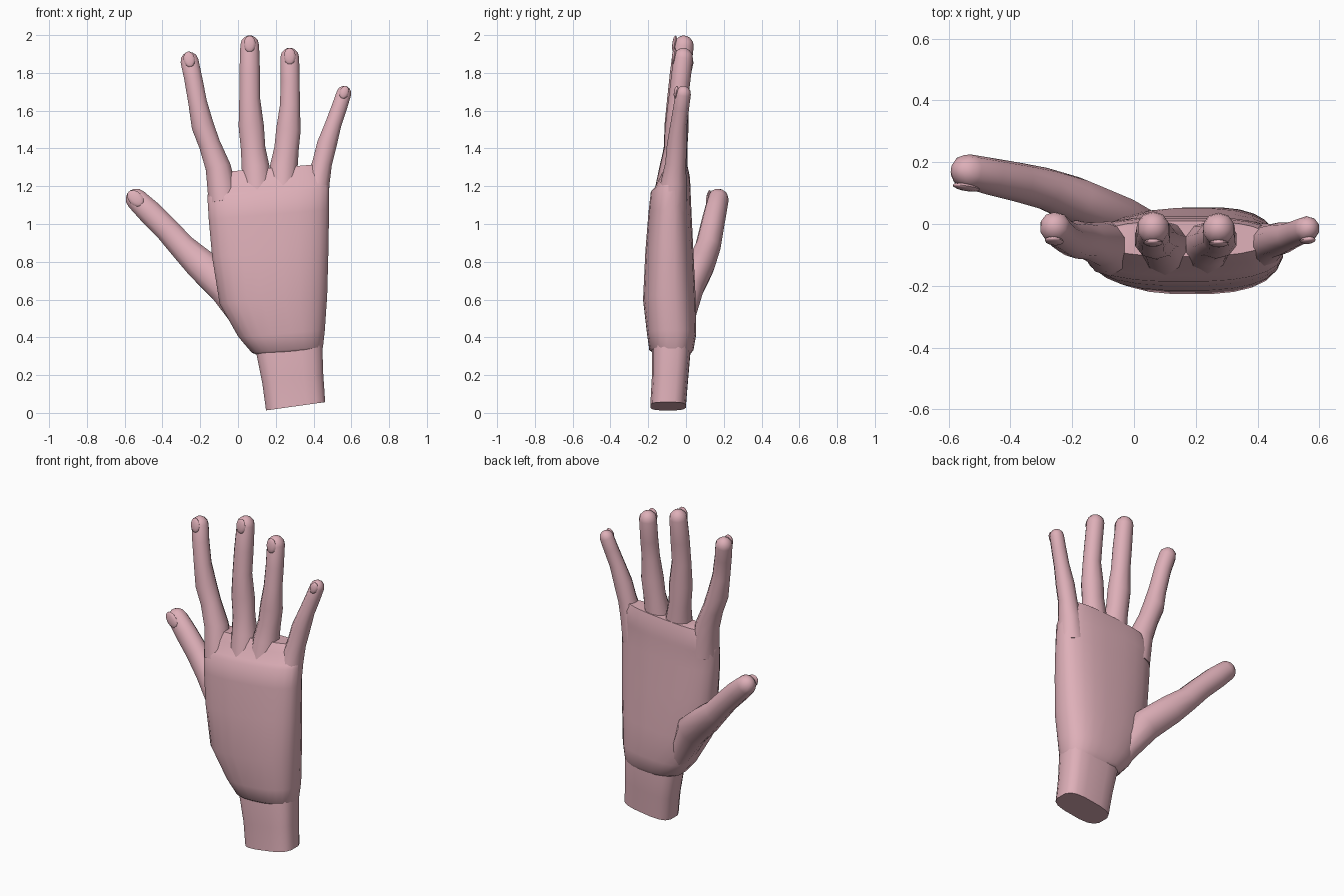
import bpy, bmesh, math
from mathutils import Vector, Matrix

skin = bpy.data.materials.new("skin_pink")
skin.diffuse_color = (0.73, 0.43, 0.48, 1)


def finish(name, bm, angle=50):
    bmesh.ops.recalc_face_normals(bm, faces=bm.faces)
    me = bpy.data.meshes.new(name)
    bm.to_mesh(me)
    bm.free()
    me.materials.append(skin)
    ob = bpy.data.objects.new(name, me)
    bpy.context.collection.objects.link(ob)
    bpy.ops.object.select_all(action='DESELECT')
    ob.select_set(True)
    bpy.context.view_layer.objects.active = ob
    bpy.ops.object.shade_smooth_by_angle(angle=math.radians(angle))
    return ob


def frame(t):
    t = t.normalized()
    u = Vector((0, 1, 0)).cross(t).normalized()
    return u, t.cross(u), t


def loft(name, stations, sides, power=2.0, axis=None, angle=50):
    """Skin rings of (centre, rx, ry) together; rings follow the path unless axis is given."""
    bm = bmesh.new()
    rings = []
    n = len(stations)
    for i, (c, rx, ry) in enumerate(stations):
        t = axis or stations[min(i + 1, n - 1)][0] - stations[max(i - 1, 0)][0]
        u, v, _ = frame(t)
        ring = []
        for k in range(sides):
            a = 2 * math.pi * (k + 0.5) / sides
            ca, sa = math.cos(a), math.sin(a)
            p = c + u * rx * math.copysign(abs(ca) ** (2 / power), ca)
            p += v * ry * math.copysign(abs(sa) ** (2 / power), sa)
            ring.append(bm.verts.new(p))
        rings.append(ring)
    for a, b in zip(rings, rings[1:]):
        for k in range(sides):
            j = (k + 1) % sides
            bm.faces.new((a[k], a[j], b[j], b[k]))
    bm.faces.new(rings[0])
    bm.faces.new(rings[-1])
    return finish(name, bm, angle)


def digit(name, rows):
    """Finger or thumb: rows of x, y, z, rx, ry, then a rounded tip and a nail."""
    st = [(Vector(r[:3]), r[3], r[4]) for r in rows]
    c, rx, ry = st[-1]
    t = (c - st[-2][0]).normalized()
    for d, s in ((0.5, 0.87), (0.85, 0.53), (1.0, 0.2)):
        st.append((c + t * rx * d, rx * s, ry * s))
    loft(name, st, 10, 2.1)
    # nail: shallow dome set into the back of the tip
    u, v, t = frame(t)
    bm = bmesh.new()
    bmesh.ops.create_uvsphere(bm, u_segments=12, v_segments=8, radius=1)
    m = Matrix((u * rx * 0.6, v * 0.012, t * rx * 0.85)).transposed().to_4x4()
    m.translation = c - v * ry * 0.93 + t * rx * 0.05
    bm.transform(m)
    finish(name + "_nail", bm)


def slab(name, rows, sides, power, axis):
    """Palm or wrist: rows of z, x0, x1, y0, y1."""
    loft(name, [(Vector(((a + b) / 2, (c + d) / 2, z)), (b - a) / 2, (d - c) / 2)
                for z, a, b, c, d in rows], sides, power, axis)


# palm, with the step at the knuckles
slab("palm", [
    (0.31, 0.12, 0.44, -0.16, 0.02),
    (0.335, 0.07, 0.452, -0.195, 0.04),
    (0.42, 0.0, 0.462, -0.207, 0.055),
    (0.60, -0.10, 0.475, -0.228, 0.052),
    (0.85, -0.14, 0.482, -0.216, 0.04),
    (1.05, -0.158, 0.485, -0.20, 0.03),
    (1.165, -0.165, 0.485, -0.187, 0.025),
    (1.185, -0.163, 0.483, -0.167, 0.025),
    (1.25, -0.145, 0.465, -0.135, 0.02),
    (1.295, -0.11, 0.43, -0.105, 0.01),
], 24, 2.6, Vector((-0.08, 0, 1)))

# wrist stump with a slanted cut
slab("wrist", [
    (0.035, 0.145, 0.465, -0.19, 0.0),
    (0.18, 0.125, 0.455, -0.182, 0.012),
    (0.33, 0.095, 0.45, -0.182, 0.025),
    (0.42, 0.09, 0.44, -0.17, 0.02),
], 16, 3.2, Vector((-0.14, 0, 1)))

digit("index_finger", [
    (-0.075, -0.08, 1.12, 0.085, 0.09),
    (-0.105, -0.065, 1.30, 0.070, 0.072),
    (-0.150, -0.055, 1.42, 0.060, 0.060),
    (-0.187, -0.050, 1.52, 0.062, 0.062),
    (-0.213, -0.045, 1.64, 0.052, 0.052),
    (-0.237, -0.030, 1.77, 0.050, 0.050),
    (-0.256, -0.010, 1.86, 0.050, 0.050),
])
digit("middle_finger", [
    (0.105, -0.085, 1.13, 0.085, 0.09),
    (0.093, -0.065, 1.30, 0.077, 0.075),
    (0.080, -0.055, 1.40, 0.068, 0.062),
    (0.070, -0.050, 1.52, 0.070, 0.064),
    (0.062, -0.045, 1.66, 0.058, 0.055),
    (0.062, -0.030, 1.80, 0.057, 0.055),
    (0.062, -0.012, 1.945, 0.052, 0.053),
])
digit("ring_finger", [
    (0.235, -0.085, 1.13, 0.085, 0.09),
    (0.242, -0.065, 1.30, 0.077, 0.072),
    (0.257, -0.055, 1.40, 0.068, 0.060),
    (0.267, -0.050, 1.50, 0.068, 0.062),
    (0.275, -0.045, 1.63, 0.055, 0.052),
    (0.276, -0.030, 1.75, 0.053, 0.052),
    (0.274, -0.015, 1.88, 0.052, 0.052),
])
digit("little_finger", [
    (0.400, -0.08, 1.08, 0.080, 0.085),
    (0.422, -0.065, 1.22, 0.066, 0.068),
    (0.445, -0.055, 1.32, 0.055, 0.055),
    (0.470, -0.048, 1.42, 0.055, 0.053),
    (0.505, -0.038, 1.53, 0.045, 0.044),
    (0.537, -0.025, 1.62, 0.043, 0.042),
    (0.560, -0.015, 1.69, 0.041, 0.041),
])
# thumb, springing from the heel of the palm
digit("thumb", [
    (0.120, -0.06, 0.34, 0.050, 0.060),
    (0.045, -0.03, 0.48, 0.070, 0.070),
    (-0.060, 0.020, 0.66, 0.097, 0.075),
    (-0.195, 0.080, 0.785, 0.088, 0.075),
    (-0.290, 0.115, 0.875, 0.073, 0.068),
    (-0.375, 0.135, 0.970, 0.068, 0.064),
    (-0.470, 0.155, 1.065, 0.067, 0.060),
    (-0.535, 0.170, 1.128, 0.060, 0.056),
])
